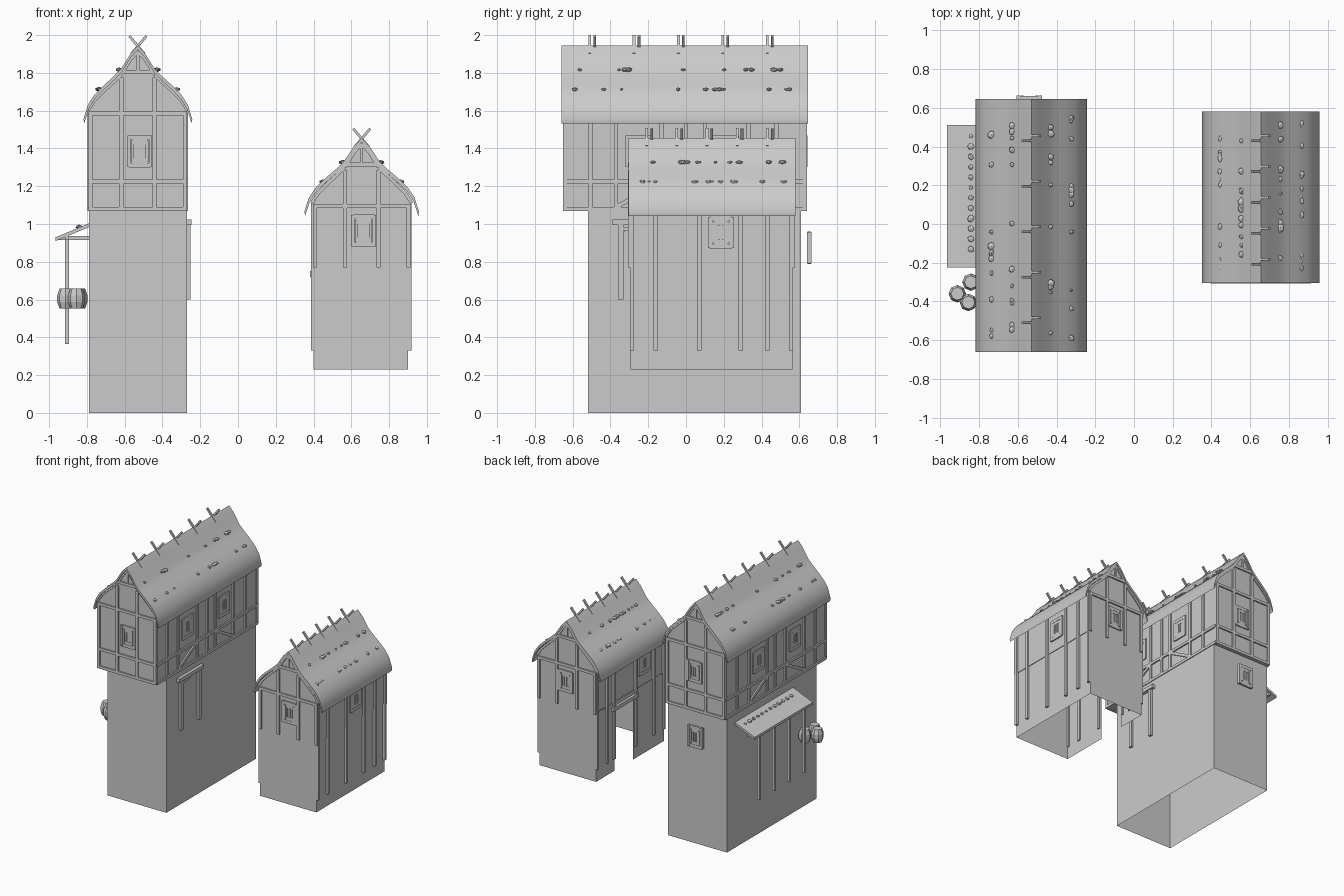
import bpy, bmesh, math, random
from mathutils import Vector, Matrix

if "Cube" in bpy.data.objects:
    bpy.data.objects.remove(bpy.data.objects["Cube"])

random.seed(4)
# half roof section: distance from ridge, drop below ridge
ROOF = [(0, 0), (.04, -.045), (.09, -.125), (.13, -.165), (.18, -.21),
        (.23, -.26), (.265, -.315), (.288, -.39)]


def finish(name, bm, smooth=False):
    me = bpy.data.meshes.new(name)
    bmesh.ops.recalc_face_normals(bm, faces=bm.faces)
    bm.to_mesh(me)
    bm.free()
    ob = bpy.data.objects.new(name, me)
    bpy.context.collection.objects.link(ob)
    if smooth:
        bpy.ops.object.select_all(action='DESELECT')
        ob.select_set(True)
        bpy.context.view_layer.objects.active = ob
        bpy.ops.object.shade_smooth_by_angle(angle=math.radians(35))
    return ob


def beam(bm, p, q, w=.022, d=None):
    p, q = Vector(p), Vector(q)
    v = q - p
    m = (Matrix.Translation((p + q) / 2) @ v.to_track_quat('Z', 'Y').to_matrix().to_4x4()
         @ Matrix.Diagonal((w, d or w, v.length, 1)))
    bmesh.ops.create_cube(bm, size=1, matrix=m)


def box(bm, x0, x1, y0, y1, z0, z1):
    m = Matrix.Translation(((x0 + x1) / 2, (y0 + y1) / 2, (z0 + z1) / 2)) @ \
        Matrix.Diagonal((x1 - x0, y1 - y0, z1 - z0, 1))
    return bmesh.ops.create_cube(bm, size=1, matrix=m)


def prism(bm, pts, y0, y1):
    a = [bm.verts.new((x, y0, z)) for x, z in pts]
    b = [bm.verts.new((x, y1, z)) for x, z in pts]
    n = len(pts)
    bm.faces.new(a)
    bm.faces.new(b[::-1])
    for i in range(n):
        bm.faces.new((a[i], b[i], b[(i + 1) % n], a[(i + 1) % n]))


def at(face, u, z):
    axis, c = face
    return (c, u, z) if axis == 'x' else (u, c, z)


def stone(bm, p, r):
    m = Matrix.Translation(p) @ Matrix.Rotation(random.uniform(0, 3), 4, 'Z') @ \
        Matrix.Diagonal((r, r * random.uniform(.7, 1.2), r * .6, 1))
    bmesh.ops.create_icosphere(bm, subdivisions=1, radius=1, matrix=m)


def window(bm, face, u, z, w=.066, h=.083):
    for k, o in ((1, .018), (.68, .014)):
        a, b = w * k - o / 2, h * k - o / 2
        for s in (-1, 1):
            beam(bm, at(face, u + s * a, z - b - o / 2), at(face, u + s * a, z + b + o / 2), o, .025)
            beam(bm, at(face, u - a, z + s * b), at(face, u + a, z + s * b), o, .025)
    for i in (-1, 0, 1):
        beam(bm, at(face, u + i * .02, z - .055), at(face, u + i * .02, z + .055), .011)


def roof(name, cx, zr, y0, y1, k):
    half = [(x * k, z) for x, z in ROOF]
    top = [(-x, z) for x, z in half[:0:-1]] + half
    pts = [(cx + x, zr + z) for x, z in top] + [(cx + x * .985, zr + z - .022) for x, z in top[::-1]]
    bm = bmesh.new()
    prism(bm, pts, y0, y1)
    finish(name + "_roof", bm, True)
    # stones weighing down the shingles
    bm = bmesh.new()
    for s in (-1, 1):
        for dx, dz in ((.1, -.128), (.205, -.232)):
            for i in range(13):
                y = random.uniform(y0 + .06, y1 - .06)
                stone(bm, (cx + s * dx, y, zr + dz), random.uniform(.011, .022))
    finish(name + "_roof_stones", bm)
    # crossed ridge sticks
    bm = bmesh.new()
    for i in range(5):
        y = y0 + (y1 - y0) * (.125 + .18 * i)
        for s in (-1, 1):
            beam(bm, (cx - s * .035, y + s * .013, zr - .045), (cx + s * .045, y + s * .013, zr + .05), .014)
    finish(name + "_ridge_sticks", bm)


def gable_walls(name, cx, hw, z0, zr, y0, y1):
    half = [(x, z - .018) for x, z in ROOF if x < hw] + [(hw, -.31)]
    top = [(-x, z) for x, z in half[:0:-1]] + half
    bm = bmesh.new()
    prism(bm, [(cx + x, zr + z) for x, z in top] + [(cx + hw, z0), (cx - hw, z0)], y0, y1)
    finish(name + "_upper_walls", bm)


def gable_timbers(bm, cx, hw, zr, z0, y):
    f = ('y', y)
    for x in (-hw, -.088, .088, hw):
        top = zr - .35 if abs(x) == hw else zr - .17
        beam(bm, at(f, cx + x, z0), at(f, cx + x, top))
    for z, w in ((zr - .36, hw), (zr - .14, .085)):
        beam(bm, at(f, cx - w, z), at(f, cx + w, z))
    beam(bm, at(f, cx, zr - .14), at(f, cx, zr - .03), .016)
    # timbers following the roof edge
    for s in (-1, 1):
        for (xa, za), (xb, zb) in zip(ROOF[:-2], ROOF[1:-1]):
            beam(bm, at(f, cx + s * xa, zr + za - .03), at(f, cx + s * xb, zr + zb - .03), .018)


# ---------- tall house ----------
CX = -.53
bm = bmesh.new()
box(bm, -.79, -.27, -.52, .61, 0, 1.07)
bmesh.ops.delete(bm, geom=[f for f in bm.faces if abs(f.normal.z) > .9], context='FACES')
finish("tall_house_stone_base", bm)
gable_walls("tall_house", CX, .255, 1.07, 1.945, -.64, .63)
roof("tall_house", CX, 1.945, -.66, .645, 1)

bm = bmesh.new()
win = bmesh.new()
for y in (-.64, .63):
    gable_timbers(bm, CX, .25, 1.945, 1.07, y)
    for z in (1.08, 1.225):
        beam(bm, (CX - .25, y, z), (CX + .25, y, z))
    window(win, ('y', y), CX + .01, 1.385)
for x in (-.785, -.275):
    f = ('x', x)
    posts = (-.505, -.37, -.13, .0, .1, .33, .48)
    for u in posts:
        beam(bm, at(f, u, 1.07), at(f, u, 1.6))
    for z in (1.08, 1.225, 1.59):
        beam(bm, at(f, -.64, z), at(f, .63, z))
    for a, b in ((-.37, -.13), (.33, .1)):
        beam(bm, at(f, a, 1.09), at(f, b, 1.22))
    for u in (-.25, .21):
        window(win, f, u, 1.385)
finish("tall_house_timbers", bm)
window(win, ('y', .652), CX - .01, .875)
finish("tall_house_windows", win)

# side door frame
bm = bmesh.new()
for u in (-.345, -.12):
    beam(bm, (-.265, u, .6), (-.265, u, 1.0), .028)
beam(bm, (-.265, -.39, 1.01), (-.265, -.08, 1.01), .04, .03)
beam(bm, (-.265, -.33, .97), (-.265, -.24, .99), .02)
finish("tall_house_door_frame", bm)

# ---------- small house ----------
SX = .655
X0, X1, Y0, Y1 = .40, .90, -.295, .565
bm = bmesh.new()


def wall(pts):
    bm.faces.new([bm.verts.new(p) for p in pts])


for y in (Y0, Y1):
    wall([(X0, y, .23), (X1, y, .23), (X1, y, .78), (X0, y, .78)])
wall([(X1, Y0, .23), (X1, Y1, .23), (X1, Y1, .78), (X1, Y0, .78)])
wall([(X0, y, z) for y, z in ((Y0, .23), (.1, .23), (.1, .72), (.33, .72), (.33, .23),
                              (Y1, .23), (Y1, .78), (Y0, .78))])
bmesh.ops.remove_doubles(bm, verts=bm.verts, dist=1e-4)
finish("small_house_base", bm)
gable_walls("small_house", SX, .25, .78, 1.455, Y0, Y1)
roof("small_house", SX, 1.455, -.305, .58, 1.055)

bm = bmesh.new()
win = bmesh.new()
for y in (Y0, Y1):
    gable_timbers(bm, SX, .248, 1.455, .77, y)
    window(win, ('y', y), SX + .01, .965)
for x, door, u in ((.398, True, -.04), (.907, False, .185)):
    f = ('x', x)
    for p in (-.285, -.16, .07, .29, .43, .555):
        if door and p == .29:
            p = .345
        beam(bm, at(f, p, .33), at(f, p, 1.12))
    beam(bm, at(f, Y0, 1.1), at(f, Y1, 1.1))
    window(win, f, u, .955)
beam(bm, (.395, .05, .735), (.395, .37, .735), .03)
finish("small_house_timbers", bm)
finish("small_house_windows", win)

# ---------- lean-to shelter ----------
bm = bmesh.new()
prism(bm, [(-.965, .91), (-.965, .93), (-.785, 1.005), (-.785, .985)], -.225, .51)
finish("lean_to_roof", bm)
bm = bmesh.new()
for y in (.37, .18, -.01, -.2):
    beam(bm, (-.905, y, .365), (-.905, y, .935))
    beam(bm, (-.95, y, .925), (-.785, y, .925))
beam(bm, (-.905, -.22, .925), (-.905, .5, .925))
finish("lean_to_posts", bm)
bm = bmesh.new()
for i in range(12):
    stone(bm, (-.842, -.13 + .053 * i, .985), random.uniform(.012, .02))
finish("lean_to_stones", bm)

# ---------- barrels ----------
bm = bmesh.new()
for x, y in ((-.842, -.30), (-.912, -.36), (-.855, -.405)):
    for z, ra, rb in ((.57, .033, .045), (.605, .045, .045), (.64, .045, .033)):
        h = .035 if z == .605 else .036
        bmesh.ops.create_cone(bm, cap_ends=z != .605, segments=8, radius1=ra, radius2=rb,
                              depth=h, matrix=Matrix.Translation((x, y, z)))
finish("barrels", bm, True)
